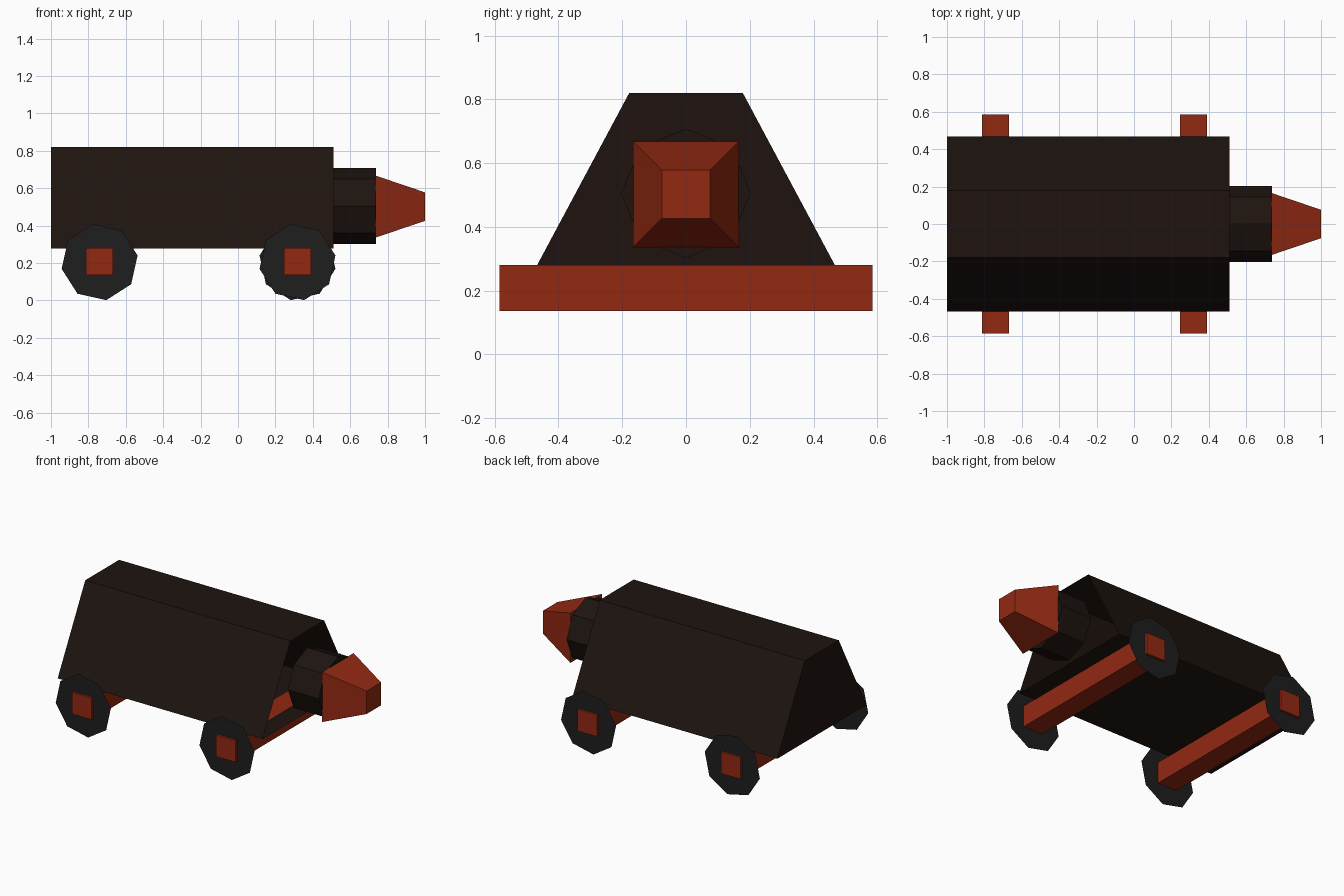
import bpy, bmesh
from math import sin, cos, radians

if "Cube" in bpy.data.objects:
    bpy.data.objects.remove(bpy.data.objects["Cube"])


def material(name, rgb):
    m = bpy.data.materials.new(name)
    m.diffuse_color = (*rgb, 1)
    m.use_nodes = True
    m.node_tree.nodes["Principled BSDF"].inputs["Base Color"].default_value = m.diffuse_color
    return m


RED = material("rust_red", (0.29, 0.022, 0.006))
DARK = material("dark_brown", (0.013, 0.007, 0.005))
BLACK = material("tyre_black", (0.013, 0.013, 0.013))


def loft(name, mat, rings, cap_start=True, cap_end=True):
    """Join rings of points with quads and optionally cap the ends."""
    bm = bmesh.new()
    loops = [[bm.verts.new(p) for p in ring] for ring in rings]
    for a, b in zip(loops, loops[1:]):
        for i in range(len(a)):
            j = (i + 1) % len(a)
            bm.faces.new((a[i], a[j], b[j], b[i]))
    if cap_start:
        bm.faces.new(loops[0][::-1])
    if cap_end:
        bm.faces.new(loops[-1])
    bmesh.ops.recalc_face_normals(bm, faces=bm.faces)
    mesh = bpy.data.meshes.new(name)
    bm.to_mesh(mesh)
    bm.free()
    mesh.materials.append(mat)
    obj = bpy.data.objects.new(name, mesh)
    bpy.context.collection.objects.link(obj)
    return obj


def polygon(r, n, turn=0):
    return [(r * cos(radians(turn + 360 * i / n)),
             r * sin(radians(turn + 360 * i / n))) for i in range(n)]


def square(h):
    return [(-h, -h), (h, -h), (h, h), (-h, h)]


# Tapered body, open at the snout end
profile = [(-0.468, 0.278), (0.468, 0.278), (0.178, 0.82), (-0.178, 0.82)]
loft("body", DARK, [[(x, y, z) for y, z in profile] for x in (-1, 0.51)],
     cap_end=False)

# Eight-sided neck
loft("neck", DARK, [[(x, y, z + 0.505) for y, z in polygon(0.203, 8)]
                    for x in (0.51, 0.737)])

# Square tapered snout
loft("snout", RED, [[(x, y, z + 0.502) for y, z in square(h)]
                    for x, h in ((0.735, 0.166), (1.0, 0.076))])

# Axles and flat eight-sided wheels
for end, cx in (("rear", -0.74), ("front", 0.318)):
    loft(end + "_axle", RED, [[(cx + x, y, z + 0.208) for x, z in square(0.072)]
                              for y in (-0.585, 0.585)])
    for side, y in (("near", -0.57), ("far", 0.57)):
        turn = -10 if (end, side) == ("front", "far") else 10
        loft(f"{end}_{side}_wheel", BLACK,
             [[(cx + x, y, z + 0.205) for x, z in polygon(0.206, 8, turn)]],
             cap_start=False)
